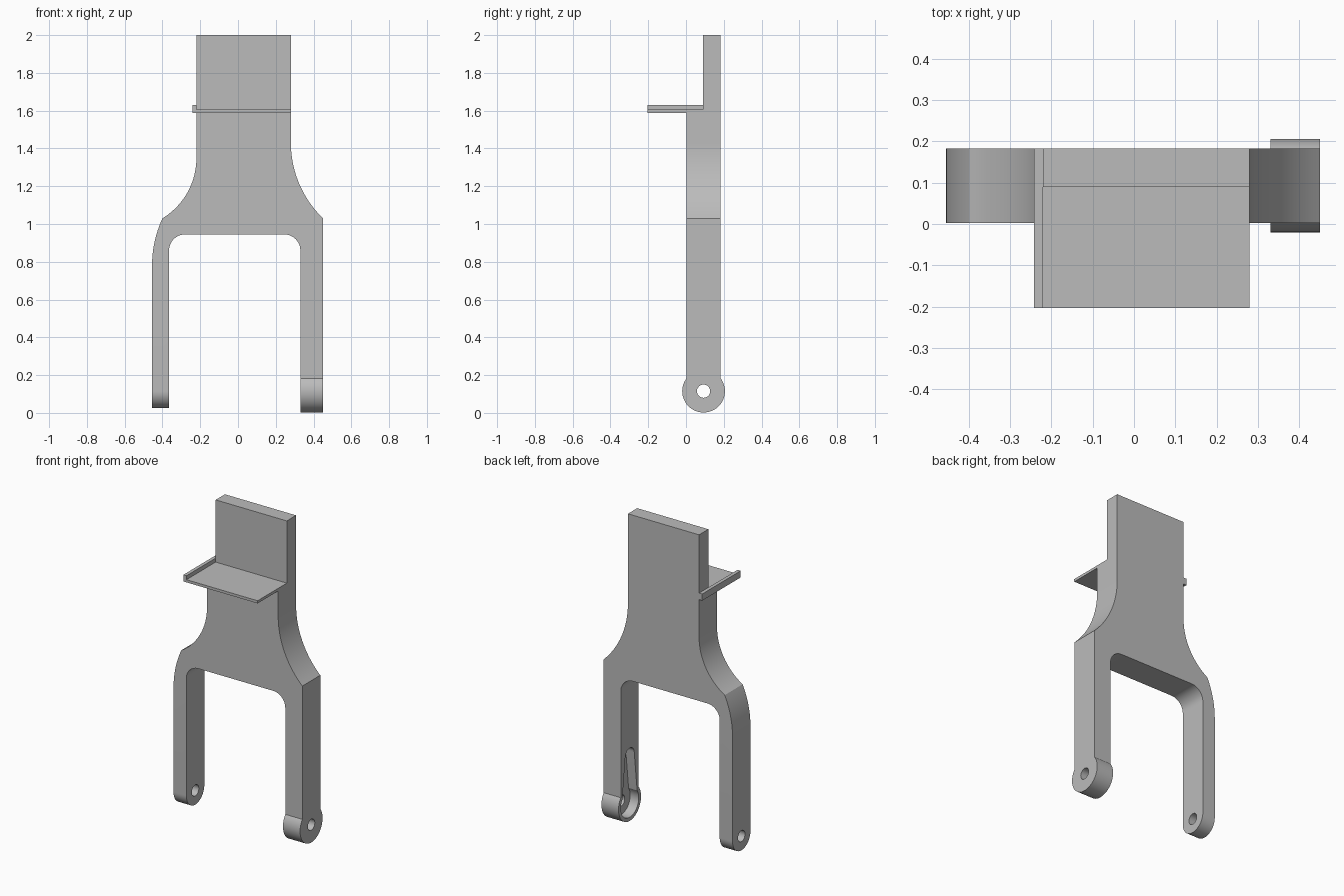
import bpy, math
from mathutils import Vector

cube = bpy.data.objects.get("Cube")
if cube:
    bpy.data.objects.remove(cube, do_unlink=True)

GREY = (0.5, 0.5, 0.5, 1.0)
mat = bpy.data.materials.new("matte grey")
mat.use_nodes = True
mat.diffuse_color = GREY
mat.node_tree.nodes["Principled BSDF"].inputs["Base Color"].default_value = GREY

FRONT, BACK, STEP = 0.003, 0.183, 0.09
MID, PIVOT = 0.093, 0.115
RIGHT_LEG = (-0.455, -0.365)
LEFT_LEG = (0.33, 0.45)


def prism(name, outline, axis, lo, hi):
    """Extrude a 2D outline along axis 'x' (outline y,z) or 'y' (outline x,z)."""
    place = (lambda p, d: (d, *p)) if axis == "x" else (lambda p, d: (p[0], d, p[1]))
    n = len(outline)
    verts = [place(p, d) for d in (lo, hi) for p in outline]
    faces = [list(range(n))[::-1], list(range(n, 2 * n))]
    faces += [[i, (i + 1) % n, n + (i + 1) % n, n + i] for i in range(n)]
    area = sum(a[0] * b[1] - b[0] * a[1]
               for a, b in zip(outline, outline[1:] + outline[:1]))
    if (area > 0) != (axis == "x"):
        faces = [f[::-1] for f in faces]
    mesh = bpy.data.meshes.new(name)
    mesh.from_pydata(verts, [], faces)
    mesh.materials.append(mat)
    ob = bpy.data.objects.new(name, mesh)
    bpy.context.collection.objects.link(ob)
    return ob


def box(name, x, y, z):
    return prism(name, [(x[0], z[0]), (x[1], z[0]), (x[1], z[1]), (x[0], z[1])], "y", *y)


def arc(cy, cz, r, start, end, steps):
    angles = [math.radians(start + (end - start) * i / steps) for i in range(steps + 1)]
    return [(cy + r * math.cos(a), cz + r * math.sin(a)) for a in angles]


def disc(name, r, x):
    return prism(name, arc(MID, PIVOT, r, 0, 360, 64)[:-1], "x", *x)


def sweep(tangent, end, steps=20):
    """Arc that leaves 'tangent' vertically and finishes at 'end'."""
    dx, dz = end[0] - tangent[0], end[1] - tangent[1]
    r = (dx * dx + dz * dz) / (2 * abs(dx))
    top = math.atan2(abs(dz), r - abs(dx))
    return [(tangent[0] + math.copysign(r * (1 - math.cos(top * i / steps)), dx),
             tangent[1] + math.copysign(r * math.sin(top * i / steps), dz))
            for i in range(steps + 1)]


def combine(target, tool, operation):
    mod = target.modifiers.new(operation, "BOOLEAN")
    mod.operation, mod.solver, mod.object = operation, "EXACT", tool
    bpy.context.view_layer.objects.active = target
    bpy.ops.object.modifier_apply(modifier=mod.name)
    bpy.data.objects.remove(tool, do_unlink=True)


# Fork plate: outer flanks, shoulders and the rounded gap between the legs
outline = [(RIGHT_LEG[0], PIVOT)]
outline += sweep((RIGHT_LEG[0], 0.78), (-0.40, 1.03))
outline += sweep((-0.22, 1.35), (-0.40, 1.03))[::-1][1:]
outline += [(-0.22, 1.6), (0.28, 1.6)]
outline += sweep((0.28, 1.43), (LEFT_LEG[1], 1.03))
outline += [(LEFT_LEG[1], PIVOT), (LEFT_LEG[0], PIVOT)]
outline += sweep((LEFT_LEG[0], 0.86), (0.245, 0.945), 12)
outline += sweep((RIGHT_LEG[1], 0.86), (-0.28, 0.945), 12)[::-1]
outline += [(RIGHT_LEG[1], PIVOT)]
fork = prism("fork_frame", outline, "y", FRONT, BACK)

# Rounded leg ends
combine(fork, disc("right_leg_end", MID - FRONT, RIGHT_LEG), "UNION")
combine(fork, disc("left_leg_hub", 0.113, LEFT_LEG), "UNION")

# Keyhole recess on the inner face of the left leg
keyhole = arc(MID, PIVOT, 0.09, 145, 395, 40) + arc(MID, 0.42, 0.045, 0, 180, 20)
combine(fork, prism("recess_cutter", keyhole, "x", LEFT_LEG[0] - 0.02, 0.39), "DIFFERENCE")

# Pivot holes through both legs
for name, (a, b) in (("right", RIGHT_LEG), ("left", LEFT_LEG)):
    combine(fork, disc(name + "_hole_cutter", 0.035, (a - 0.05, b + 0.05)), "DIFFERENCE")

# Back plate, shelf and the raised lip along the shelf's right edge
box("back_plate", (-0.22, 0.28), (STEP, BACK), (1.6, 2.0))
box("shelf", (-0.22, 0.28), (-0.203, STEP), (1.588, 1.605))
box("shelf_lip", (-0.242, -0.22), (-0.203, BACK), (1.588, 1.63))

# Smooth the curved walls, keep the edges crisp
bpy.ops.object.select_all(action="DESELECT")
fork.select_set(True)
bpy.context.view_layer.objects.active = fork
bpy.ops.object.shade_smooth_by_angle(angle=math.radians(25))
